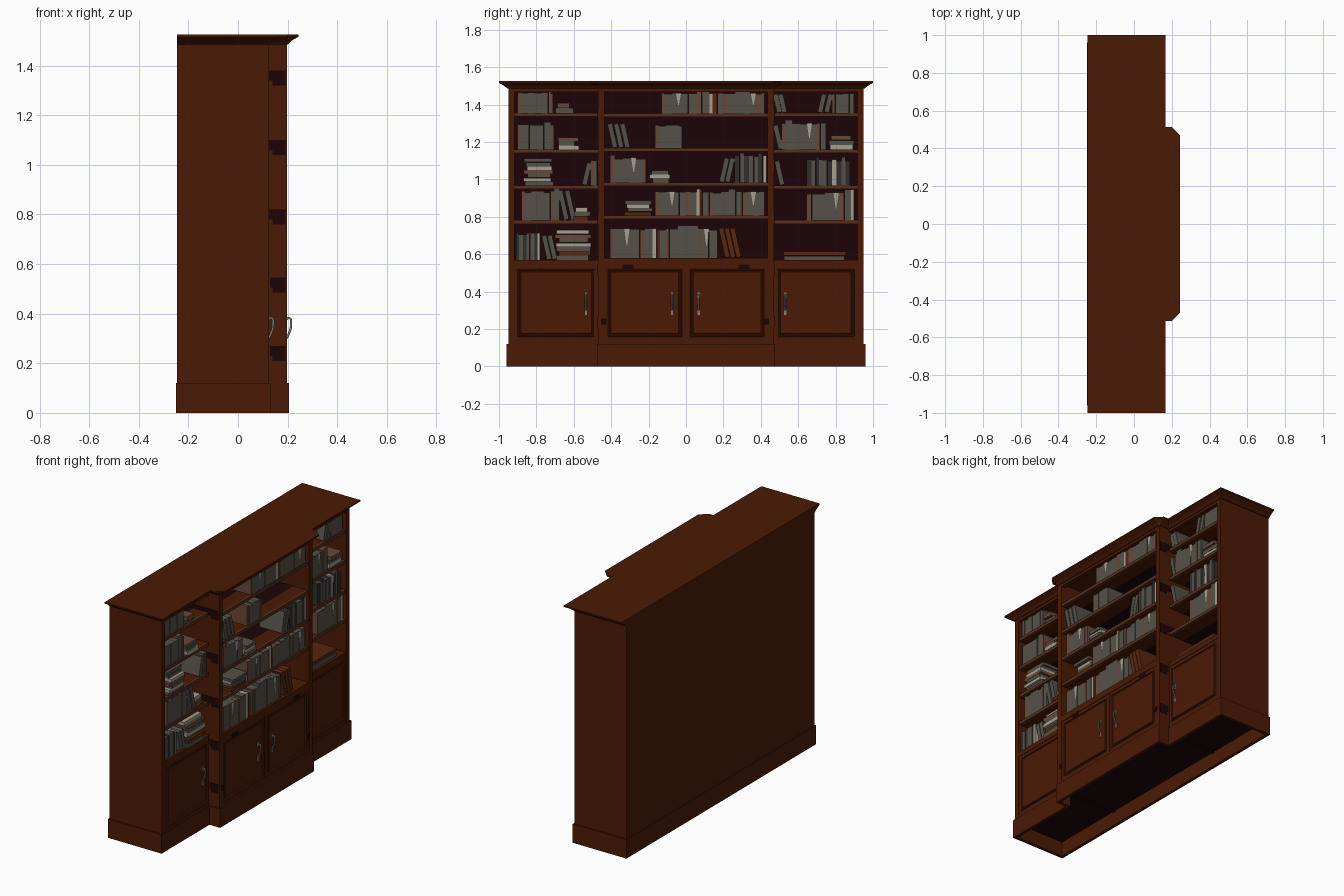
import bpy, bmesh, math, random
from mathutils import Matrix

if "Cube" in bpy.data.objects:
    bpy.data.objects.remove(bpy.data.objects["Cube"])

random.seed(4)
COLOURS = {
    "wood": (0.071, 0.0102, 0.0015), "dark_wood": (0.012, 0.0012, 0.002),
    "shelf_wood": (0.095, 0.028, 0.012), "grey_book": (0.09, 0.083, 0.066),
    "brown_book": (0.14, 0.065, 0.042), "rust_book": (0.10, 0.02, 0.004),
    "black_book": (0.03, 0.028, 0.025), "paper": (0.38, 0.35, 0.28),
    "metal": (0.22, 0.21, 0.195),
}
NAMES = list(COLOURS)
MATS = []
for n, c in COLOURS.items():
    m = bpy.data.materials.new(n)
    m.diffuse_color = (*c, 1)
    m.use_nodes = True
    m.node_tree.nodes["Principled BSDF"].inputs["Base Color"].default_value = m.diffuse_color
    MATS.append(m)


def finish(bm, name):
    me = bpy.data.meshes.new(name)
    bmesh.ops.recalc_face_normals(bm, faces=bm.faces)
    bm.to_mesh(me)
    bm.free()
    for m in MATS:
        me.materials.append(m)
    ob = bpy.data.objects.new(name, me)
    bpy.context.collection.objects.link(ob)
    return ob


def add_box(bm, x0, x1, y0, y1, z0, z1, mat, rot=None):
    size = Matrix.Diagonal((x1 - x0, y1 - y0, z1 - z0, 1))
    mx = Matrix.Translation(((x0 + x1) / 2, (y0 + y1) / 2, (z0 + z1) / 2)) @ (rot or Matrix()) @ size
    vs = bmesh.ops.create_cube(bm, size=1, matrix=mx)["verts"]
    faces = {f for v in vs for f in v.link_faces}
    for f in faces:
        f.material_index = NAMES.index(mat)
    return faces


def boxes(name, mat, *dims):
    bm = bmesh.new()
    for d in dims:
        add_box(bm, *d, mat)
    return finish(bm, name)


def loft(name, mat, levels):
    """Stack matching closed outlines; levels = [(z, [(x, y)...])...]"""
    bm = bmesh.new()
    rings = [[bm.verts.new((x, y, z)) for x, y in pts] for z, pts in levels]
    n = len(rings[0])
    for a, b in zip(rings, rings[1:]):
        for i in range(n):
            bm.faces.new((a[i], a[(i + 1) % n], b[(i + 1) % n], b[i]))
    bm.faces.new(rings[0])
    bm.faces.new(rings[-1])
    for f in bm.faces:
        f.material_index = NAMES.index(mat)
    return finish(bm, name)


def mirrored(half):
    return half + [(x, -y) for x, y in reversed(half)]


BACK, WING, MID = -0.245, 0.125, 0.197

# Carcass: outer sides, dividers, back, lining
boxes("outer_sides", "wood", *[(BACK, WING, min(s * .95, s * .918), max(s * .95, s * .918), .1, 1.49) for s in (-1, 1)])
boxes("dividers", "wood", *[(BACK + .002, MID, min(s * .47, s * .436), max(s * .47, s * .436), .1, 1.49) for s in (-1, 1)])
boxes("back_panel", "wood", (BACK, -.22, -.945, .945, .1, 1.49))
boxes("back_lining", "dark_wood", (-.22, -.205, -.92, .92, .12, 1.48))
boxes("cabinet_floor", "dark_wood", (-.235, .115, -.94, .94, .095, .12), (.115, .19, -.46, .46, .095, .12))

# Dark stains on the divider sides (wide top, narrow foot) and on the front rails
boxes("side_stains", "dark_wood",
      *[(x0, .192, s * .471 - .001, s * .471 + .001, z0, z1)
        for s in (-1, 1) for z in (.24, .515, .79, 1.07, 1.35)
        for x0, z0, z1 in ((-.06 if z > .6 else .128, z - .01, z + .03), (.14, z - .03, z - .01))])
boxes("rail_stains", "dark_wood",
      *[(MID - .001, MID + .001, y - .03, y + .03, .522, .545) for y in (-.31, .31)],
      *[(MID - .001, MID + .001, y - .015, y + .015, .225, .255) for y in (-.44, .43)])

# Hollow plinth
T = .12
boxes("plinth", "wood", (-.25, -.23, -.96, .96, 0, T),
      *[(-.23, .131, min(s * .96, s * .94), max(s * .96, s * .94), 0, T) for s in (-1, 1)],
      *[(.111, .131, min(s * .94, s * .455), max(s * .94, s * .455), 0, T) for s in (-1, 1)],
      *[(.131, .186, min(s * .475, s * .455), max(s * .475, s * .455), 0, T) for s in (-1, 1)],
      (.186, .206, -.475, .475, 0, T))
boxes("floor_battens", "dark_wood", *[(-.23, .111, s * .46 - .01, s * .46 + .01, .088, .1) for s in (-1, 1)])

# Cornice: flared moulding following the stepped front
low = mirrored([(BACK, .955), (.128, .955), (.128, .473), (.195, .473), (.2, .468)])
mid = mirrored([(BACK, .972), (.14, .972), (.14, .488), (.197, .488), (.215, .468)])
top = mirrored([(BACK, 1), (.166, 1), (.166, .514), (.2, .514), (.243, .47)])
loft("cornice", "wood", [(1.485, low), (1.5, mid), (1.516, top), (1.525, top)])

# Bays: (y0, y1, front x, shelf tops)
BAYS = {
    "left": (-.92, -.468, WING, (.57, .782, .968, 1.16, 1.355)),
    "centre": (-.438, .438, MID, (.58, .807, .984, 1.168, 1.353)),
    "right": (.468, .92, WING, (.57, .782, .968, 1.16, 1.355)),
}
for name, (y0, y1, fx, tops) in BAYS.items():
    for part, mat, a, b in (("edges", "shelf_wood", fx - .02, fx - .006), ("fronts", "wood", fx - .11, fx - .02),
                            ("backs", "dark_wood", -.21, fx - .11)):
        boxes(f"{name}_shelf_{part}", mat, *[(a, b, y0, y1, z - .02, z) for z in tops[1:]])
    boxes(name + "_rails", "wood", (-.21, fx - .001, y0, y1, .54, tops[0]),
          (fx - .03, fx - .001, y0, y1, .115, .14), (fx - .03, fx - .001, y0, y1, 1.468, 1.488))
boxes("centre_stile", "wood", (MID - .03, MID - .003, -.006, .006, .14, .54))


# Doors: fine recessed moulding round a flat field
def door(name, fx, y0, y1):
    bm = bmesh.new()
    faces = add_box(bm, fx - .03, fx - .004, y0, y1, .14, .54, "wood")
    front = max(faces, key=lambda f: f.calc_center_median().x)
    bm.normal_update()
    for t, d in ((.026, 0), (.003, .003), (.006, 0), (.003, -.007), (.008, 0), (.004, .004)):
        bmesh.ops.inset_individual(bm, faces=[front], thickness=t, depth=d)
    finish(bm, name)


# Bow handle with end plates
def handle(name, fx, y):
    cu = bpy.data.curves.new(name, "CURVE")
    cu.dimensions = "3D"
    cu.bevel_depth, cu.bevel_resolution, cu.resolution_u = .005, 1, 4
    sp = cu.splines.new("BEZIER")
    pts = [(-.002, .3), (.006, .315), (.017, .355), (.01, .383), (-.002, .378)]
    sp.bezier_points.add(len(pts) - 1)
    for bp, (x, z) in zip(sp.bezier_points, pts):
        bp.co = (fx + x, y, z)
        bp.handle_left_type = bp.handle_right_type = "AUTO"
    cu.materials.append(MATS[NAMES.index("metal")])
    bpy.context.collection.objects.link(bpy.data.objects.new(name, cu))
    boxes(name + "_plates", "metal", *[(fx - .006, fx, y - .006, y + .006, z - .015, z + .015) for z in (.29, .38)])


for name, fx, y0, y1, hy in (("left_door", WING, -.918, -.47, -.535), ("centre_left_door", MID, -.436, -.004, -.075),
                             ("centre_right_door", MID, .004, .436, .068), ("right_door", WING, .47, .918, .53)):
    door(name, fx, y0, y1)
    handle(name + "_handle", fx, hy)

# Books: per shelf from the bottom up, (kind, y0, y1, height)
BOOKS = {
    "left": ([("dark", -.91, -.78, .15), ("lean", -.76, -.70, .13), ("stack", -.70, -.50, .16)],
             [("row", -.88, -.675, .165), ("lean", -.675, -.60, .16), ("stack", -.61, -.51, .07)],
             [("stack", -.87, -.705, .145), ("lean", -.55, -.51, .12), ("row", -.51, -.475, .14)],
             [("row", -.90, -.70, .14), ("stack", -.69, -.57, .065)],
             [("row", -.90, -.71, .115), ("stack", -.71, -.60, .055)]),
    "centre": ([("row", -.406, .17, .165), ("lean", .19, .28, .16)],
               [("stack", -.33, -.17, .08), ("row", -.165, .42, .135)],
               [("row", -.406, -.214, .14), ("stack", -.20, -.07, .065), ("lean", .19, .25, .13), ("dark", .26, .43, .15)],
               [("lean", -.41, -.31, .13), ("row", -.165, -.02, .13)],
               [("row", -.13, .42, .115)]),
    "right": ([("stack", .51, .86, .045)],
              [("row", .645, .90, .155)],
              [("lean", .48, .52, .13), ("dark", .645, .88, .145)],
              [("lean", .475, .51, .13), ("row", .51, .75, .15), ("stack", .75, .90, .075)],
              [("lean", .475, .53, .1), ("lean", .71, .78, .1), ("row", .78, .90, .11)]),
}
G, B, R, P, K = "grey_book", "brown_book", "rust_book", "paper", "black_book"
# Rows repeat: a grey block, a few mixed volumes, another grey block
ROW_TONES = [B, G, G, G, G, B, G, P, R, G, B, G, G, G, G]
DARK_TONES = [K, G, K, G, G, K, P]
STACK_TONES = [G, R, G, P, G, B, P, G]

for bay, shelves in BOOKS.items():
    fx, tops = BAYS[bay][2:]
    for i, (groups, z) in enumerate(zip(shelves, tops)):
        bm = bmesh.new()
        for kind, y0, y1, h in groups:
            x = fx - .012
            if kind in ("row", "dark"):
                tones, y, k = (ROW_TONES if kind == "row" else DARK_TONES), y0, 0
                while y < y1 - .008:
                    col = tones[k % len(tones)]
                    w = min(random.uniform(.03, .046) if col == G and kind == "row" else random.uniform(.014, .028), y1 - y)
                    add_box(bm, x - .17, x - random.uniform(0, .005), y, y + w - .0005, z,
                            z + h * random.choice((.9, .93, .95, .95, 1.05)), col)
                    y, k = y + w, k + 1
                if y1 - y0 > .17 and bay != "left":      # paper markers over the spines
                    for c in ((y0 + .09, y1 - .06) if y1 - y0 > .4 else ((y0 + y1) / 2 + .03,)):
                        vs = [bm.verts.new((x + .002, c + a, z + h * b)) for a, b in ((-.014, .95), (.014, .95), (.002, .4), (-.002, .4))]
                        bm.faces.new(vs).material_index = NAMES.index(P)
            elif kind == "stack":
                n = max(2, round(h / .022))
                t = h / n
                for k in range(n):
                    a, b = random.uniform(0, .025), random.uniform(0, .025)
                    add_box(bm, x - .17, x + random.uniform(-.015, .012), y0 + a, y1 - b, z + k * t,
                            z + (k + 1) * t - .001, STACK_TONES[(k + i) % 8])
            else:
                # tilted volumes leaning on a neighbour
                side = 1 if bay == "right" and y0 > .7 or y0 in (-.55, .19) and h < .15 else -1
                n = max(1, round((y1 - y0) / .035))
                for k in range(n):
                    c = y0 + (k + .5) * (y1 - y0) / n
                    hc = h * math.cos(.22) / 2 + .003
                    add_box(bm, x - .16, x, c - .013, c + .013, z + hc - h / 2, z + hc + h / 2,
                            R if h == .16 and bay == "centre" else G, Matrix.Rotation(-side * .22, 4, "X"))
        finish(bm, f"{bay}_books_{i + 1}")
